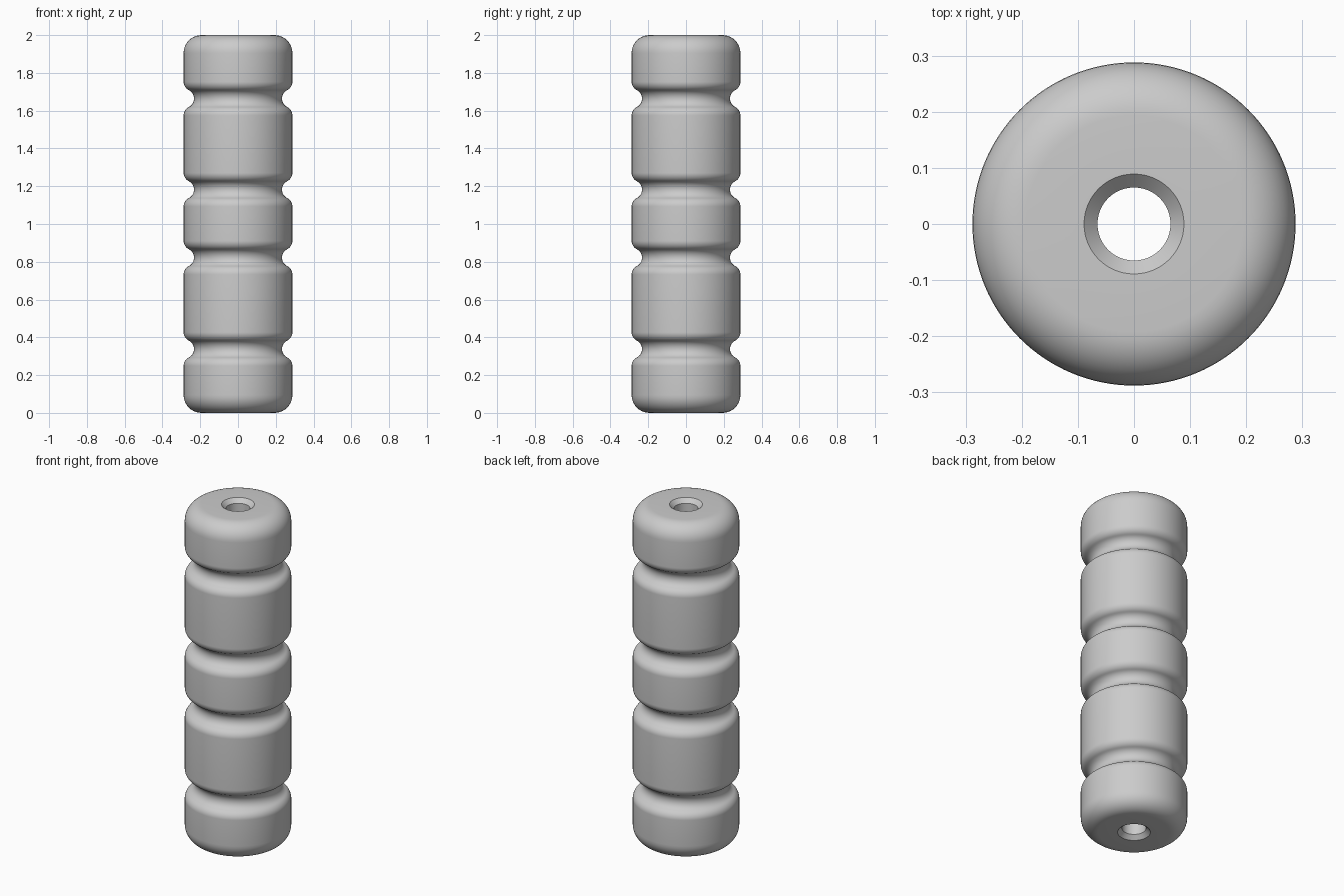
import bpy, bmesh, math
from mathutils import Matrix

cube = bpy.data.objects.get("Cube")
if cube:
    bpy.data.objects.remove(cube, do_unlink=True)

R = 0.288            # body radius
BORE = 0.065         # through hole radius
CHAMFER = 0.024      # hole chamfer
END = 0.095          # rounding of the two ends
GROOVE = 0.05        # radius of groove arc and of its rounded lips
NECK = 0.233         # smallest radius, inside the grooves
GROOVE_CENTRES = (0.338, 0.822, 1.182, 1.664)
SEGMENTS = 128


def arc(r, z, radius, start, end, steps=10):
    """Profile points on an arc, angles in radians."""
    angles = [start + (end - start) * i / steps for i in range(steps + 1)]
    return [(r + radius * math.cos(a), z + radius * math.sin(a)) for a in angles]


def groove(z):
    """Rounded lip, concave neck, rounded lip."""
    lip_r, neck_r = R - GROOVE, NECK + GROOVE
    slope = math.acos((neck_r - lip_r) / (2 * GROOVE))
    dz = 2 * GROOVE * math.sin(slope)
    lower = arc(lip_r, z - dz, GROOVE, 0, slope)
    neck = arc(neck_r, z, GROOVE, math.pi + slope, math.pi - slope, 16)
    upper = arc(lip_r, z + dz, GROOVE, -slope, 0)
    return lower + neck[1:-1] + upper


# Closed profile from the bottom hole, up the outside and back down the bore
profile = [(BORE, CHAMFER), (BORE + CHAMFER, 0)]
profile += arc(R - END, END, END, -math.pi / 2, 0)
for centre in GROOVE_CENTRES:
    profile += groove(centre)
profile += arc(R - END, 2 - END, END, 0, math.pi / 2)
profile += [(BORE + CHAMFER, 2), (BORE, 2 - CHAMFER)]

# Turn the profile around the z axis
bm = bmesh.new()
rings = []
for s in range(SEGMENTS):
    turn = Matrix.Rotation(2 * math.pi * s / SEGMENTS, 3, "Z")
    rings.append([bm.verts.new(turn.col[0] * r + turn.col[2] * z) for r, z in profile])
for s in range(SEGMENTS):
    a, b = rings[s], rings[(s + 1) % SEGMENTS]
    for i in range(len(profile)):
        j = (i + 1) % len(profile)
        bm.faces.new((a[i], b[i], b[j], a[j]))
bmesh.ops.recalc_face_normals(bm, faces=bm.faces)
mesh = bpy.data.meshes.new("grooved_roller")
bm.to_mesh(mesh)
bm.free()

roller = bpy.data.objects.new("grooved_roller", mesh)
bpy.context.collection.objects.link(roller)

# Single grey material
grey = bpy.data.materials.new("light_grey")
grey.use_nodes = True
colour = (0.6, 0.6, 0.6, 1)
grey.diffuse_color = colour
grey.node_tree.nodes["Principled BSDF"].inputs["Base Color"].default_value = colour
mesh.materials.append(grey)

# Smooth shading with crisp hole edges
bpy.ops.object.select_all(action="DESELECT")
roller.select_set(True)
bpy.context.view_layer.objects.active = roller
bpy.ops.object.shade_smooth_by_angle(angle=math.radians(30))
